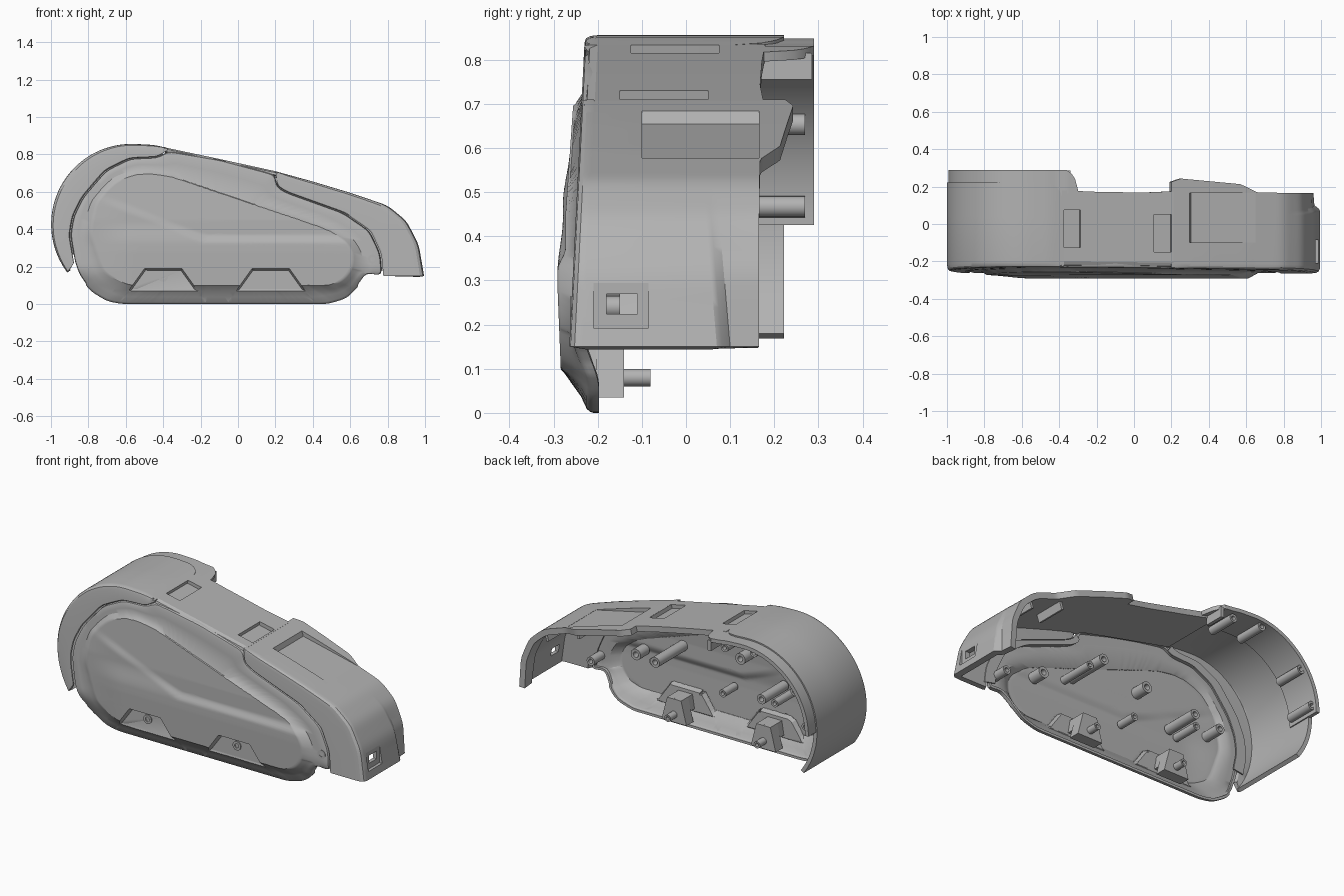
import bpy, bmesh, math
from mathutils import Vector

cube = bpy.data.objects.get("Cube")
if cube:
    bpy.data.objects.remove(cube, do_unlink=True)

grey = bpy.data.materials.new("plain_grey")
grey.use_nodes = True
grey.diffuse_color = (0.45, 0.45, 0.45, 1)
grey.node_tree.nodes["Principled BSDF"].inputs["Base Color"].default_value = (0.45, 0.45, 0.45, 1)

CENTRE = Vector((-0.1, 0.38))


def clamp(v):
    return max(0.0, min(1.0, v))


def smooth(v):
    v = clamp(v)
    return v * v * (3 - 2 * v)


def front(z):
    # the front face leans back slightly towards the top
    return -0.272 + 0.05 * z


def interp(x, table):
    for (xa, ya), (xb, yb) in zip(table, table[1:]):
        if x <= xb:
            return ya + (yb - ya) * clamp((x - xa) / (xb - xa))
    return table[-1][1]


def path(pts, n, closed=False, passes=6):
    """Even resampling of a polyline with softened corners."""
    pts = [Vector(p) for p in pts]
    if closed:
        pts.append(pts[0])
    lens = [0.0]
    for a, b in zip(pts, pts[1:]):
        lens.append(lens[-1] + (b - a).length)
    out, k = [], 0
    for i in range(n):
        d = lens[-1] * i / (n if closed else n - 1)
        while k < len(pts) - 2 and d > lens[k + 1]:
            k += 1
        out.append(pts[k].lerp(pts[k + 1], clamp((d - lens[k]) / (lens[k + 1] - lens[k]))))
    for _ in range(passes):
        out = [p if not closed and i in (0, n - 1)
               else (out[i - 1] + p * 2 + out[(i + 1) % n]) / 4 for i, p in enumerate(out)]
    return out


def activate(ob):
    bpy.ops.object.select_all(action='DESELECT')
    ob.select_set(True)
    bpy.context.view_layer.objects.active = ob


def loft(name, rings, closed=False, thick=0.0, cap=False, edit=None):
    bm = bmesh.new()
    rows = [[bm.verts.new(p) for p in ring] for ring in rings]
    n = len(rows[0])
    for a, b in zip(rows, rows[1:]):
        for i in range(n if closed else n - 1):
            j = (i + 1) % n
            bm.faces.new((a[i], a[j], b[j], b[i]))
    if cap:
        bm.faces.new(rows[0])
        bm.faces.new(rows[-1])
        bmesh.ops.recalc_face_normals(bm, faces=bm.faces)
    if edit:
        edit(bm)
    me = bpy.data.meshes.new(name)
    bm.to_mesh(me)
    bm.free()
    me.materials.append(grey)
    ob = bpy.data.objects.new(name, me)
    bpy.context.collection.objects.link(ob)
    activate(ob)
    if thick:
        mod = ob.modifiers.new("wall", 'SOLIDIFY')
        mod.thickness = thick
        bpy.ops.object.modifier_apply(modifier=mod.name)
    bpy.ops.object.shade_smooth_by_angle(angle=math.radians(32))
    return ob


def prism(name, pts, y0, y1):
    return loft(name, [[(x, y, z) for x, z in pts] for y in (y0, y1)], closed=True, cap=True)


def tube(name, x, z, y0, y1, r):
    turn = [math.tau * i / 20 for i in range(20)]
    sec = [(r * 0.5, y1), (r * 0.5, y0), (r, y0), (r, y1), (r * 0.5, y1 - 0.001)]
    return loft(name, [[(x + q * math.sin(a), y, z + q * math.cos(a)) for a in turn]
                       for q, y in sec], closed=True)


def box(name, loc, size, tilt=0.0):
    x, y, z = loc
    c, s = math.cos(tilt), math.sin(tilt)
    corners = [(i * size[0] / 2, k * size[2] / 2) for i, k in ((-1, -1), (-1, 1), (1, 1), (1, -1))]
    return prism(name, [(x + u * c + v * s, z - u * s + v * c) for u, v in corners],
                 y - size[1] / 2, y + size[1] / 2)


def cut(ob, cutters):
    for cutter in cutters:
        mod = ob.modifiers.new("cut", 'BOOLEAN')
        mod.operation = 'DIFFERENCE'
        mod.object = cutter
        activate(ob)
        bpy.ops.object.modifier_apply(modifier=mod.name)
        bpy.data.objects.remove(cutter, do_unlink=True)
    bpy.ops.object.shade_smooth_by_angle(angle=math.radians(22))
    mod = ob.modifiers.new("even_shading", 'WEIGHTED_NORMAL')
    mod.keep_sharp = True


# Shared outlines in x and z, running left, over the top, then right
arc = [math.radians(217 - 127 * i / 24) for i in range(25)]
left_outer = [(-0.57 + 0.43 * math.cos(a), 0.427 + 0.43 * math.sin(a)) for a in arc]
left_outer += [(-0.45, 0.851), (-0.374, 0.834)]
left_seam = [(-0.877, 0.22), (-0.902, 0.37), (-0.884, 0.47), (-0.834, 0.57), (-0.71, 0.715),
             (-0.58, 0.78), (-0.43, 0.787), (-0.378, 0.822)]
right_outer = [(0.2, 0.71), (0.4, 0.655), (0.6, 0.595), (0.8, 0.527), (0.9, 0.445),
               (0.966, 0.32), (0.995, 0.15)]
right_seam = [(0.203, 0.695), (0.208, 0.63), (0.265, 0.597), (0.57, 0.487), (0.71, 0.39),
              (0.767, 0.267), (0.777, 0.15)]
foot = [(0.69, 0.165), (0.64, 0.09), (0.58, 0.03), (0.48, 0), (-0.62, 0), (-0.7, 0.015),
        (-0.79, 0.07), (-0.85, 0.15)]
plate = [(-0.8, 0.38), (-0.765, 0.55), (-0.66, 0.66), (-0.52, 0.705), (-0.36, 0.685),
         (0.47, 0.405), (0.54, 0.37), (0.6, 0.32), (0.63, 0.25), (0.615, 0.18), (0.57, 0.12),
         (0.49, 0.095), (-0.6, 0.095), (-0.73, 0.17)]
POCKETS = (-0.4, 0.175)


# Front body: raised plate with a bent ridge, sloping down to a flared lower rim
def plate_y(p):
    x, z = p
    ridge = max(0.375, 0.375 - 0.39 * (x + 0.18))
    k = smooth((ridge - z) / 0.05) * smooth((x + 0.8) / 0.25)
    upper = -0.273 + 0.07 * max(0, z - 0.45) + 0.01 * smooth((0.2 - z) / 0.2)
    lower = -0.279 - 0.012 * smooth((0.44 - z) / 0.12) + 0.04 * max(0, 0.28 - z)
    return upper + (lower - upper) * k


rim = path(left_seam + [(-0.096, 0.775)] + right_seam + foot, 240, True, 3)
rim = [CENTRE + (p - CENTRE) * (1 if p.y < 0.1 else 0.992) for p in rim]
crest_line = path(plate, 400, True, 24)
angles = [math.atan2(*(p - CENTRE)) for p in crest_line]


def crest_at(p):
    a = math.atan2(*(p - CENTRE))
    gaps = [abs(math.remainder(b - a, math.tau)) for b in angles]
    i = gaps.index(min(gaps))
    return CENTRE + (p - CENTRE).normalized() * (crest_line[i] - CENTRE).length


def sink_pockets(bm):
    """Score a trapezoid for each screw pocket and push its floor back."""
    for x in POCKETS:
        for co, no in (((x, 0, 0.19), (0, 0, 1)), ((x, 0, 0.07), (0, 0, 1)),
                       ((x - 0.1, 0, 0.19), (0.098, 0, -0.07)),
                       ((x + 0.1, 0, 0.19), (0.098, 0, 0.07))):
            faces = [f for f in bm.faces
                     if abs(f.calc_center_median().x - x) < 0.26 and f.calc_center_median().z < 0.26]
            geom = set(faces)
            for f in faces:
                geom.update(f.edges)
                geom.update(f.verts)
            bmesh.ops.bisect_plane(bm, geom=list(geom), plane_co=co, plane_no=no, dist=1e-5)
        floor = []
        for f in bm.faces:
            c = f.calc_center_median()
            if 0.07 < c.z < 0.19 and abs(c.x - x) < 0.1 + (0.19 - c.z) * 0.714:
                floor.append(f)
        floor = bmesh.ops.dissolve_faces(bm, faces=floor, use_verts=False)['region']
        bmesh.ops.inset_region(bm, faces=floor, thickness=0.01, use_boundary=True)
        for v in {v for f in floor for v in f.verts}:
            v.co.y = -0.257


crest = [crest_at(p) for p in rim]
rings = []
for s in [0.002] + [0.03 + 0.94 * i / 28 for i in range(29)] + [0.985, 1.0]:
    ring = [CENTRE + (p - CENTRE) * s for p in crest]
    rings.append([(p.x, plate_y(p) + (0.005 if s == 1 else 0), p.y) for p in ring])
for t, side, low in ((0.3, 0, -0.258), (0.6, 0, -0.238), (0.9, 0, -0.225),
                     (0.97, 0.003, -0.218), (1, 0.012, -0.21), (1, 0.028, -0.197)):
    ring = []
    for c, o in zip(crest, rim):
        p = c.lerp(o, t)
        b = smooth((0.2 - o.y) / 0.15)
        ring.append((p.x, (front(p.y) + side) * (1 - b) + low * b, p.y))
    rings.append(ring)
loft("front_body", rings, closed=True, thick=0.014, edit=sink_pockets)

# Pods, screw rings and pins behind the pockets
for x in POCKETS:
    prism("pod_neck", [(x - 0.06, 0.09), (x - 0.045, 0.17), (x + 0.045, 0.17), (x + 0.06, 0.09)],
          -0.25, -0.2)
    prism("pocket_pod", [(x - 0.08, 0.035), (x - 0.045, 0.17), (x + 0.045, 0.17),
                         (x + 0.08, 0.035)], -0.204, -0.14)
    tube("screw_ring", x, 0.145, -0.263, -0.15, 0.026)
    tube("pocket_pin", x, 0.08, -0.145, -0.08, 0.02)


# Wrap-around covers: a front flange rolling over into a deep outer wall
def cover(name, seam, outer, back, thick, taper=0.0):
    s, o = path(seam, 60, passes=3), path(outer, 60, passes=3)
    rings = []
    for t, dy in ((0, 0.004), (0.04, 0), (0.75, 0), (0.9, 0.003), (0.97, 0.012), (1, 0.03)):
        ring = [a.lerp(b, t) for a, b in zip(s, o)]
        rings.append([(p.x, front(p.y) + dy, p.y) for p in ring])
    # the lower end steps inwards along a slanting crease
    low = [clamp((0.5 - p.y) / 0.35) for p in o]
    for y, k in ((0.04, 0), (0.052, 0.2), (0.07, 0.85), (None, 1)):
        rings.append([(p.x - k * taper * c,
                       interp(p.x, back) if y is None else y + 0.03 * c, p.y)
                      for p, c in zip(o, low)])
    # backing strip that closes the seam groove
    loft(name + "_seam_ledge", [[(q.x, front(q.y) + 0.03, q.y) for q in
                                 (CENTRE + (p - CENTRE) * f for p in s[3:-2])]
                                for f in (0.955, 1.035)], thick=0.008)
    return loft(name, rings, thick=thick)


cover("left_cover", left_seam, left_outer,
      [(-1, 0.222), (-0.47, 0.222), (-0.42, 0.205), (-0.385, 0.16), (-0.374, 0.11)], 0.022)
right = cover("right_cover", right_seam, right_outer,
              [(0.2, 0.225), (0.25, 0.243), (0.57, 0.213), (0.66, 0.168), (1, 0.165)], 0.034, 0.036)

# Scooped recess on top of the right cover and a port in its end
cut(right, [prism("recess_cutter", [(0.305, 0.655), (0.65, 0.577), (0.68, 0.75), (0.275, 0.75)],
                  -0.1, 0.165),
            box("port_recess_cutter", (1.0, -0.147, 0.245), (0.06, 0.125, 0.105)),
            box("port_hole_cutter", (0.97, -0.145, 0.247), (0.12, 0.07, 0.045))])

# Top panel between the covers, with two finger notches
top = path([(-0.385, 0.836), (-0.096, 0.775), (0.21, 0.708)], 40, passes=2)
rings = [[(p.x, front(p.y) + dy, p.y - dz) for p in top]
         for dy, dz in ((0.008, 0.02), (0.012, 0.008), (0.03, 0))]
rings.append([(p.x, interp(p.x, [(-0.39, 0.18), (-0.2, 0.172), (0.05, 0.168), (0.21, 0.175)]), p.y)
              for p in top])
panel = loft("top_panel", rings, thick=0.032)
cut(panel, [box("notch_cutter", (x, y, 0.755 - 0.22 * x), (0.1, 0.2, 0.044), 0.216)
            for x, y in ((-0.335, -0.025), (0.155, -0.05))])

# Rear rim stepping out behind the left cover, with a deeper end block
rear = path([p for p in left_outer if p[1] > 0.42 or p[0] > -0.8] + [(-0.3, 0.818)], 60, passes=3)
hub = Vector((-0.57, 0.427))
rear = [hub + (p - hub) * interp(p.x, [(-0.42, 0.982), (-0.36, 1)]) for p in rear]
tail = [(-1, 0.29), (-0.36, 0.29), (-0.318, 0.255), (-0.305, 0.185)]
loft("rear_rim", [[(p.x, interp(p.x, [(-0.42, 0.08), (-0.36, 0.165)]), p.y) for p in rear],
                  [(p.x, interp(p.x, tail), p.y) for p in rear]], thick=0.022)
box("rear_end_block", (-0.35, 0.228, 0.785), (0.02, 0.115, 0.06))

# Screw posts and stiffening ribs inside the shell
for x, z, y1, r in ((0.2, 0.43, 0.0, 0.03), (0.25, 0.4, -0.05, 0.022), (-0.23, 0.5, -0.17, 0.032),
                    (0.45, 0.34, -0.18, 0.032), (-0.45, 0.37, -0.05, 0.028),
                    (-0.5, 0.34, -0.1, 0.022), (-0.13, 0.28, -0.15, 0.022),
                    (0.72, 0.24, -0.15, 0.025), (-0.7, 0.42, -0.15, 0.028)):
    tube("inner_post", x, z, -0.262, y1, r)
for a in (174, 144, 98, 70):
    tube("rear_post", -0.57 + 0.39 * math.cos(math.radians(a)),
         0.427 + 0.385 * math.sin(math.radians(a)), 0.1, 0.27, 0.024)
for x, z in ((0.6, 0.538), (0.8, 0.472)):
    box("cover_rib", (x, 0.05, z), (0.015, 0.18, 0.05), 0.3)
